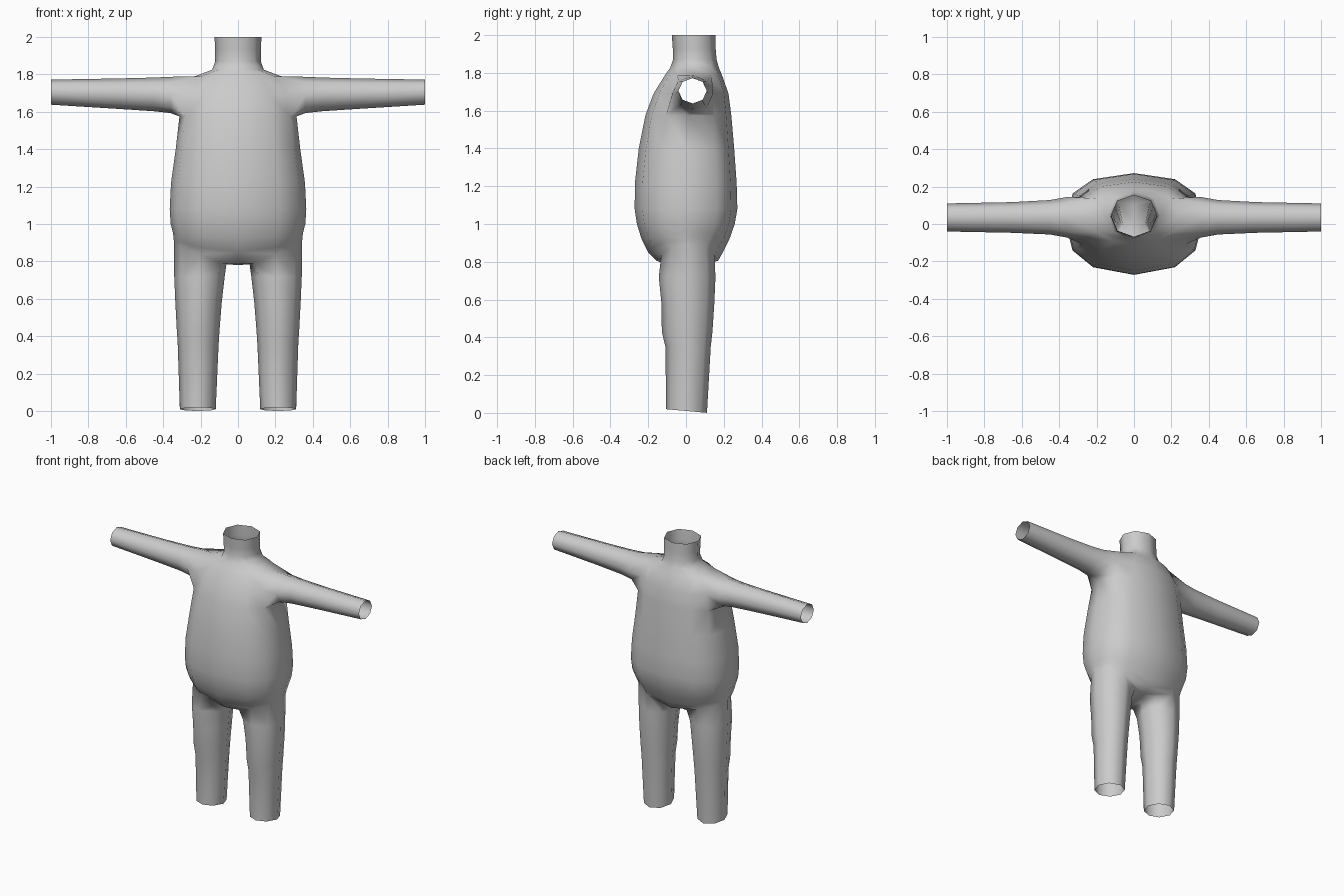
import bpy, bmesh, math

cube = bpy.data.objects.get("Cube")
if cube:
    bpy.data.objects.remove(cube, do_unlink=True)

bm = bmesh.new()

# Half cross-sections, front to back: rounded trunk and octagonal neck
TRUNK = [(0, -1), (.6, -.85), (.9, -.52), (1, 0), (.9, .6), (.6, .88), (0, 1)]
NECK = [(0, -1), (.36, -.86), (.72, -.72), (1, 0), (.72, .72), (.36, .86), (0, 1)]


def trunk_ring(z, half_width, front, back, neck=0, lift=0):
    mid, depth = (front + back) / 2, (back - front) / 2
    ring = []
    for (tx, ty), (nx, ny) in zip(TRUNK, NECK):
        u = tx + (nx - tx) * neck
        v = ty + (ny - ty) * neck
        ring.append(bm.verts.new((u * half_width, mid + v * depth, z + lift * u * u)))
    return ring


def octagon():
    return [(math.cos(math.pi * i / 4), math.sin(math.pi * i / 4)) for i in range(8)]


def bridge(a, b, closed=True):
    n = len(a)
    for i in range(n if closed else n - 1):
        j = (i + 1) % n
        bm.faces.new((a[i], b[i], b[j], a[j]))


# Neck, chest and belly: height, half width, front, back, neck shape, side lift
rows = [trunk_ring(*r) for r in (
    (2.0, .125, -.075, .155, 1), (1.93, .123, -.07, .157, 1),
    (1.87, .122, -.068, .162, 1), (1.825, .138, -.085, .175, .8),
    (1.79, .23, -.11, .19, .3),
    (1.69, .29, -.172, .225), (1.575, .313, -.215, .24),
    (1.4, .333, -.25, .255), (1.22, .358, -.27, .268), (1.08, .365, -.272, .272),
    (1.0, .36, -.26, .258), (.92, .347, -.235, .23, 0, .03),
    (.85, .344, -.2, .195, 0, .07), (.805, .342, -.155, .17, 0, .09))]
SHOULDER = 4
for k in range(len(rows) - 1):
    for j in range(6):
        if k in (SHOULDER, SHOULDER + 1) and j in (2, 3):
            continue  # arm opening
        bm.faces.new((rows[k][j], rows[k + 1][j], rows[k + 1][j + 1], rows[k][j + 1]))

# Arm, open at the wrist
top, mid, low = rows[SHOULDER:SHOULDER + 3]
bm.verts.remove(mid[3])
ring = [top[3], top[2], mid[2], low[2], low[3], low[4], mid[4], top[4]]
for x, cy, cz, ry, rz in ((.36, .036, 1.69, .108, .097), (.45, .036, 1.693, .092, .09),
                          (.65, .035, 1.697, .082, .081), (1.0, .035, 1.705, .075, .067)):
    new = [bm.verts.new((x, cy - s * ry, cz + c * rz)) for c, s in octagon()]
    bridge(new, ring)
    ring = new

# Crotch strip between the legs
hem = rows[-1]
inner = [bm.verts.new(p) for p in ((.085, -.11, .79), (.062, 0, .785), (.085, .115, .79))]
centre = [bm.verts.new(p) for p in ((0, -.1, .785), (0, 0, .78), (0, .1, .785))]
bridge([hem[0]] + centre + [hem[6]], [hem[1]] + inner + [hem[5]], False)
for f in bm.faces[-4:] if isinstance(bm.faces, list) else list(bm.faces)[-4:]:
    f.normal_update()
    if f.normal.z > 0:
        f.normal_flip()

# Leg, open at the ankle with a slightly slanted hem
ring = hem[1:6] + inner[::-1]
for z, cx, cy, rx, ry, slant in (
        (.72, .206, .006, .135, .15, 0), (.58, .211, .01, .124, .14, 0),
        (.43, .213, .006, .114, .134, 0), (.35, .213, .011, .109, .12, 0),
        (.01, .215, .003, .096, .108, .09)):
    new = [bm.verts.new((cx + s * rx, cy - c * ry, z + slant * c * ry)) for c, s in octagon()]
    bridge(ring, new)
    ring = new

mesh = bpy.data.meshes.new("body")
bm.to_mesh(mesh)
bm.free()
body = bpy.data.objects.new("body", mesh)
bpy.context.collection.objects.link(body)
for poly in mesh.polygons:
    poly.use_smooth = True

# Left and right halves welded at the centre line
mirror = body.modifiers.new("mirror", 'MIRROR')
mirror.use_axis[0] = True
mirror.use_mirror_merge = True
mirror.merge_threshold = .001

# Plain grey
grey = bpy.data.materials.new("light_grey")
grey.use_nodes = True
colour = (.6, .6, .6, 1)
grey.diffuse_color = colour
grey.node_tree.nodes["Principled BSDF"].inputs["Base Color"].default_value = colour
mesh.materials.append(grey)
